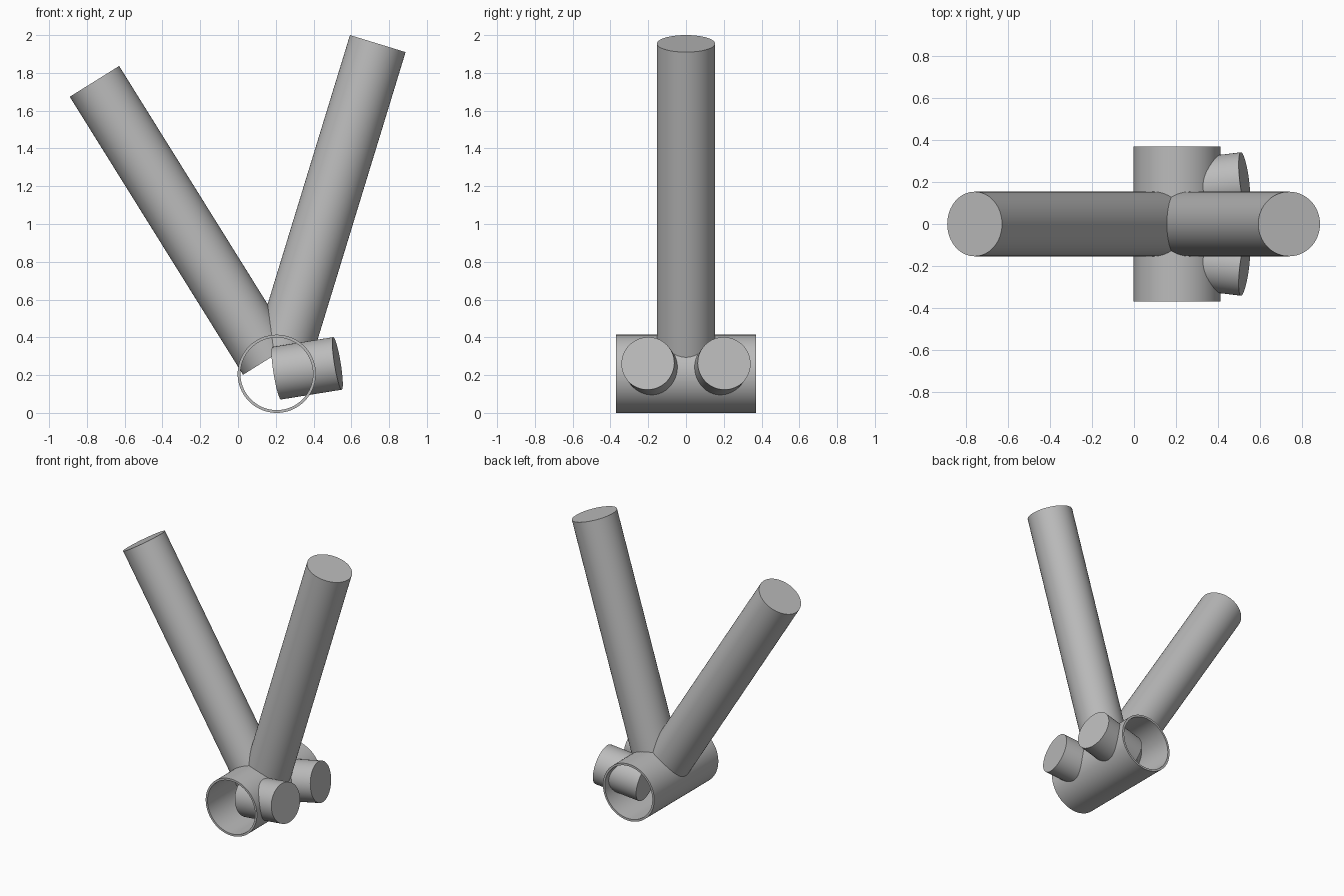
import bpy
import math
from mathutils import Vector

if "Cube" in bpy.data.objects:
    bpy.data.objects.remove(bpy.data.objects["Cube"])

GREY = (0.5, 0.5, 0.5, 1)
metal = bpy.data.materials.new("plain_grey")
metal.use_nodes = True
metal.diffuse_color = GREY
metal.node_tree.nodes["Principled BSDF"].inputs["Base Color"].default_value = GREY


def rod(name, start, end, radius, sides=64):
    """Solid capped cylinder running between two points."""
    start, end = Vector(start), Vector(end)
    axis = end - start
    bpy.ops.mesh.primitive_cylinder_add(
        vertices=sides, radius=radius, depth=axis.length,
        location=(start + end) / 2,
        rotation=axis.to_track_quat('Z', 'Y').to_euler())
    obj = bpy.context.object
    obj.name = name
    obj.data.materials.append(metal)
    return obj


def smooth(obj):
    bpy.ops.object.select_all(action='DESELECT')
    obj.select_set(True)
    bpy.context.view_layer.objects.active = obj
    bpy.ops.object.shade_smooth_by_angle(angle=math.radians(35))


# Open shell at the joint: a cylinder without caps, thickened inwards
hub = Vector((0.205, 0, 0.207))
half = Vector((0, 0.37, 0))
bpy.ops.mesh.primitive_cylinder_add(
    vertices=96, radius=0.207, depth=2 * half.y, end_fill_type='NOTHING',
    location=hub, rotation=(math.pi / 2, 0, 0))
shell = bpy.context.object
shell.name = "bottom_shell"
shell.data.materials.append(metal)
wall = shell.modifiers.new("wall", 'SOLIDIFY')
wall.thickness = 0.015
wall.offset = -1
bpy.ops.object.modifier_apply(modifier=wall.name)
smooth(shell)

# Two long tubes, aimed at the shell's centre and stopping just short of it
for name, top in (("down_tube", (-0.76, 0, 1.755)), ("seat_tube", (0.74, 0, 1.955))):
    top = Vector(top)
    smooth(rod(name, hub + (top - hub).normalized() * 0.09, top, 0.154))

# Pair of short stays, splayed slightly outwards
for name, side in (("left_stay", -1), ("right_stay", 1)):
    smooth(rod(name, (0.205, 0.163 * side, 0.21), (0.527, 0.202 * side, 0.262), 0.141))
